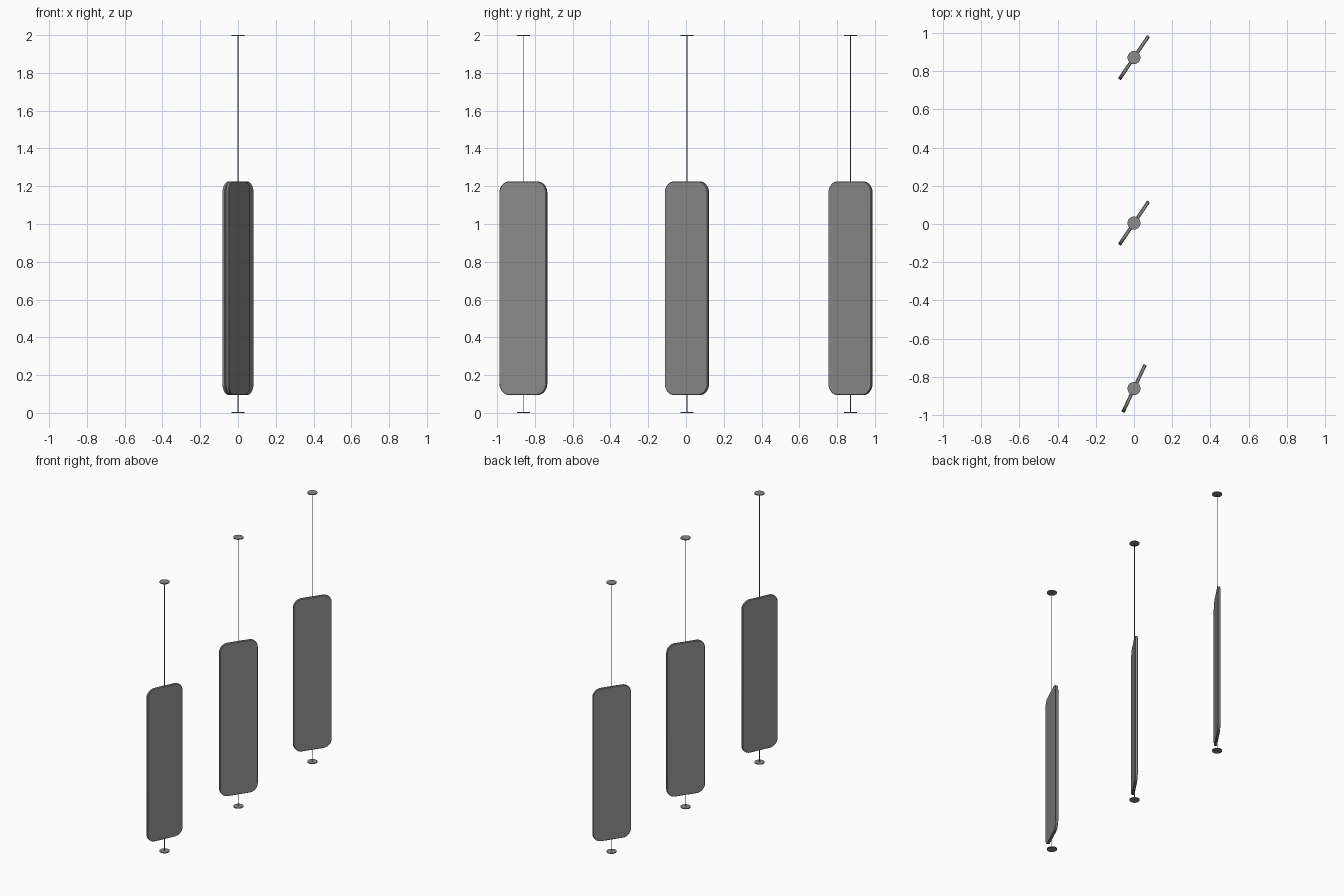
import bpy, bmesh
from math import sin, cos, pi, radians

if "Cube" in bpy.data.objects:
    bpy.data.objects.remove(bpy.data.objects["Cube"])

Z0, Z1 = 0.094, 1.226          # panel bottom / top
WIDTH, THICK, CORNER = 0.274, 0.018, 0.06

dark = bpy.data.materials.new("dark_grey")
dark.diffuse_color = (0.26, 0.26, 0.26, 1)
dark.use_nodes = True
dark.node_tree.nodes["Principled BSDF"].inputs["Base Color"].default_value = dark.diffuse_color


def finish(bm, name, loc, turn=0.0):
    bmesh.ops.recalc_face_normals(bm, faces=bm.faces)
    me = bpy.data.meshes.new(name)
    bm.to_mesh(me)
    bm.free()
    me.materials.append(dark)
    ob = bpy.data.objects.new(name, me)
    ob.location = loc
    ob.rotation_euler.z = turn
    bpy.context.collection.objects.link(ob)
    bpy.context.view_layer.objects.active = ob
    for o in bpy.context.selected_objects:
        o.select_set(False)
    ob.select_set(True)
    bpy.ops.object.shade_smooth_by_angle(angle=radians(35))


def panel(name, y, turn):
    # rounded rectangle outline, extruded through its thickness
    bm = bmesh.new()
    hx, hz, n = WIDTH / 2 - CORNER, (Z1 - Z0) / 2 - CORNER, 8
    verts = []
    for q, (sx, sz) in enumerate([(1, 1), (-1, 1), (-1, -1), (1, -1)]):
        for i in range(n + 1):
            a = (q + i / n) * pi / 2
            verts.append(bm.verts.new((sx * hx + CORNER * cos(a), -THICK / 2,
                                       sz * hz + CORNER * sin(a))))
    face = bm.faces.new(verts)
    ext = bmesh.ops.extrude_face_region(bm, geom=[face])
    moved = [g for g in ext["geom"] if isinstance(g, bmesh.types.BMVert)]
    bmesh.ops.translate(bm, verts=moved, vec=(0, THICK, 0))
    # chamfered rims
    rims = [e for e in bm.edges
            if abs(e.verts[0].co.y - e.verts[1].co.y) < 1e-6]
    bmesh.ops.bevel(bm, geom=rims, offset=0.003, segments=1,
                    profile=0.5, affect='EDGES')
    finish(bm, name, (0, y, (Z0 + Z1) / 2), turn)


def cylinder(name, y, z0, z1, r, sides):
    bm = bmesh.new()
    bmesh.ops.create_cone(bm, cap_ends=True, segments=sides,
                          radius1=r, radius2=r, depth=z1 - z0)
    finish(bm, name, (0, y, (z0 + z1) / 2))


# three turned panels, each on a cable between floor and ceiling discs
for label, y, deg in (("front", -0.861, 65), ("middle", 0.005, 56),
                      ("back", 0.871, 56)):
    panel(label + "_panel", y, radians(deg))
    cylinder(label + "_cable", y, 0.003, 1.997, 0.002, 12)
    cylinder(label + "_floor_disc", y, 0.0, 0.006, 0.034, 32)
    cylinder(label + "_ceiling_disc", y, 1.994, 2.0, 0.034, 32)
